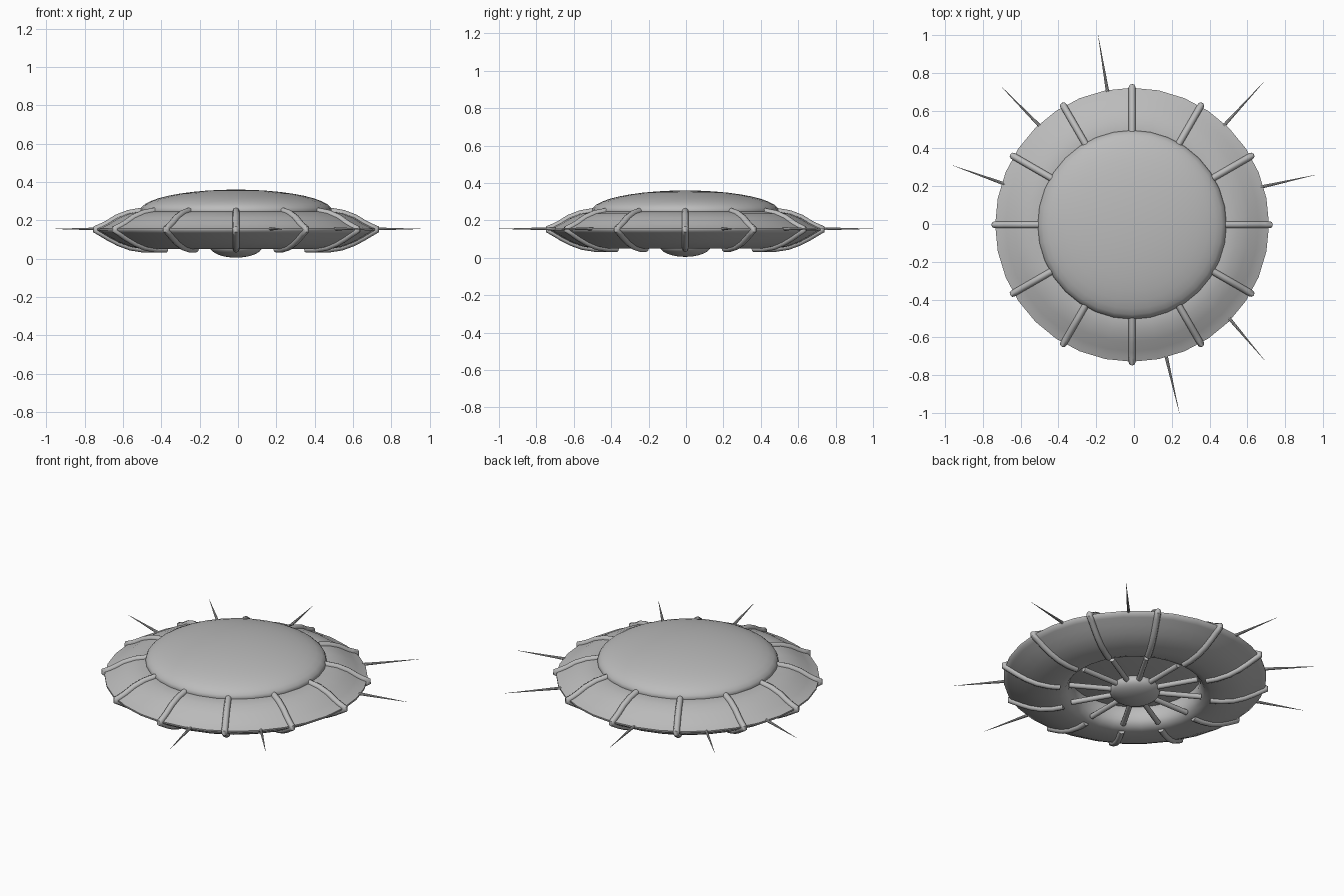
import bpy
import bmesh
import math
from mathutils import Vector, Matrix

if "Cube" in bpy.data.objects:
    bpy.data.objects.remove(bpy.data.objects["Cube"], do_unlink=True)

CENTRE = Vector((-0.01, -0.004, 0))
RIM_Z = 0.155

grey = bpy.data.materials.new("hull grey")
grey.use_nodes = True
grey.diffuse_color = (0.5, 0.5, 0.5, 1)
grey.node_tree.nodes["Principled BSDF"].inputs["Base Color"].default_value = (0.5, 0.5, 0.5, 1)


def finish(obj, angle=40):
    """Apply the colour and smooth shading to one part."""
    obj.data.materials.clear()
    obj.data.materials.append(grey)
    bpy.ops.object.select_all(action='DESELECT')
    obj.select_set(True)
    bpy.context.view_layer.objects.active = obj
    bpy.ops.object.shade_smooth_by_angle(angle=math.radians(angle))


def add_mesh(name, bm, angle=40):
    bmesh.ops.recalc_face_normals(bm, faces=bm.faces)
    mesh = bpy.data.meshes.new(name)
    bm.to_mesh(mesh)
    bm.free()
    obj = bpy.data.objects.new(name, mesh)
    bpy.context.collection.objects.link(obj)
    finish(obj, angle)


def ring(name, profile, sides):
    """Turn a closed (radius, height) outline about the vertical axis."""
    bm = bmesh.new()
    verts = [bm.verts.new((r, 0, z)) for r, z in profile]
    edges = [bm.edges.new((verts[i - 1], verts[i])) for i in range(len(verts))]
    bmesh.ops.spin(bm, geom=verts + edges, cent=(0, 0, 0), axis=(0, 0, 1),
                   angle=math.tau, steps=sides, use_merge=True)
    bmesh.ops.remove_doubles(bm, verts=bm.verts, dist=0.0005)
    bmesh.ops.translate(bm, verts=bm.verts, vec=CENTRE)
    add_mesh(name, bm, 60)


def ellipsoid(name, radius, height, z):
    bm = bmesh.new()
    bmesh.ops.create_uvsphere(bm, u_segments=32, v_segments=20, radius=1)
    bmesh.ops.scale(bm, verts=bm.verts, vec=(radius, radius, height))
    bmesh.ops.translate(bm, verts=bm.verts, vec=CENTRE + Vector((0, 0, z)))
    add_mesh(name, bm)


def rod(name, start, end, r1, r2, sides):
    start, end = Vector(start), Vector(end)
    way = end - start
    turn = way.to_track_quat('Z', 'Y').to_matrix().to_4x4()
    bm = bmesh.new()
    bmesh.ops.create_cone(bm, cap_ends=True, segments=sides, radius1=r1, radius2=r2,
                          depth=way.length,
                          matrix=Matrix.Translation((start + end) / 2) @ turn)
    add_mesh(name, bm)


def tube(name, points, radius):
    """Sweep a round bar along a path and turn it into a mesh."""
    curve = bpy.data.curves.new(name, 'CURVE')
    curve.dimensions = '3D'
    curve.bevel_depth = radius
    curve.bevel_resolution = 2
    curve.use_fill_caps = True
    line = curve.splines.new('POLY')
    line.points.add(len(points) - 1)
    for p, co in zip(line.points, points):
        p.co = (*co, 1)
    obj = bpy.data.objects.new(name, curve)
    bpy.context.collection.objects.link(obj)
    bpy.ops.object.select_all(action='DESELECT')
    obj.select_set(True)
    bpy.context.view_layer.objects.active = obj
    bpy.ops.object.convert(target='MESH')
    finish(bpy.context.object, 50)


# Hull: a flattened ring with a thin lip, wrapped round a lens-shaped dome
outer = [(0.49, 0.248), (0.56, 0.236), (0.62, 0.213), (0.67, 0.182), (0.70, 0.167),
         (0.725, 0.157), (0.725, 0.147), (0.70, 0.132), (0.66, 0.108), (0.61, 0.082),
         (0.55, 0.06), (0.48, 0.049), (0.42, 0.049)]
inner = [(0.385, 0.062), (0.365, 0.09), (0.36, 0.13), (0.37, 0.18), (0.41, 0.23)]
ring("hull_ring", outer + inner, 32)
ellipsoid("dome", 0.5, 0.11, 0.25)

# Hub under the hull
ellipsoid("bottom_hub", 0.138, 0.06, 0.065)

# Twelve ribs round the hull and twelve spokes below it
rib_path = [(r + (0.005 if r > 0.7 else 0), z) for r, z in outer]
for i in range(12):
    a = i * math.tau / 12
    out = Vector((math.cos(a), math.sin(a), 0))
    tube(f"rib_{i + 1}", [CENTRE + out * r + Vector((0, 0, z)) for r, z in rib_path], 0.018)
    up = Vector((0, 0, 0.066))
    rod(f"spoke_{i + 1}", CENTRE + out * 0.08 + up, CENTRE + out * 0.37 + up,
        0.015, 0.015, 10)

# Seven thin spikes round the rim: (root, tip) in plan
spikes = [((-0.14, 0.70), (-0.19, 1.0)), ((0.475, 0.52), (0.69, 0.755)),
          ((0.67, 0.195), (0.96, 0.26)), ((0.50, -0.495), (0.69, -0.72)),
          ((0.17, -0.70), (0.24, -1.0)), ((-0.50, 0.52), (-0.705, 0.73)),
          ((-0.68, 0.21), (-0.96, 0.31))]
for i, (root, tip) in enumerate(spikes):
    rod(f"rim_spike_{i + 1}", (*root, RIM_Z), (*tip, RIM_Z), 0.009, 0.0005, 8)
